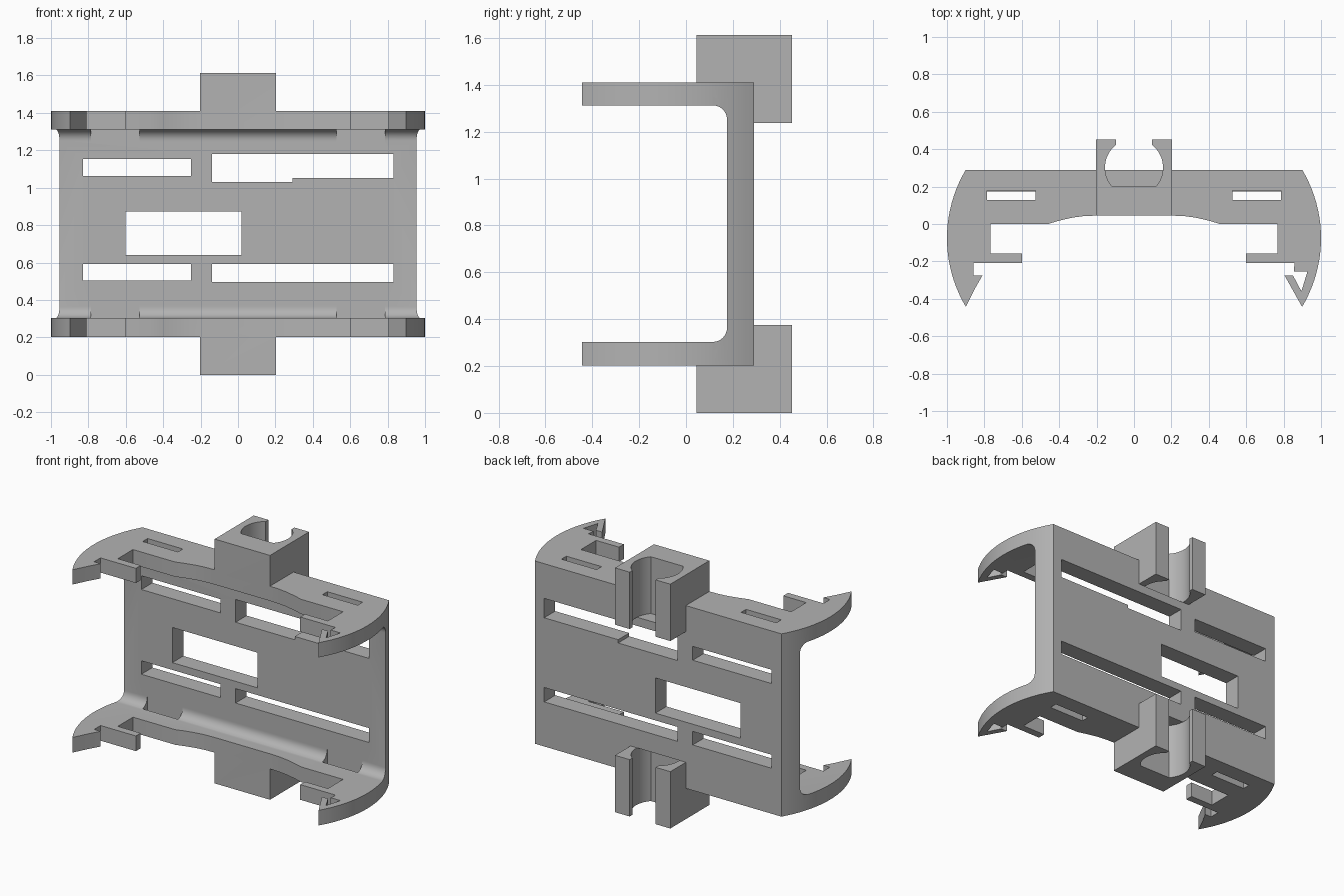
import bpy, bmesh
from math import sin, cos, pi, radians, asin, acos
from mathutils import Vector

if "Cube" in bpy.data.objects:
    bpy.data.objects.remove(bpy.data.objects["Cube"], do_unlink=True)

grey = bpy.data.materials.new("plain grey")
grey.use_nodes = True
colour = (0.45, 0.45, 0.45, 1)
grey.diffuse_color = colour
grey.node_tree.nodes["Principled BSDF"].inputs["Base Color"].default_value = colour

HEIGHT = 1.612


def prism(name, points, axis, low, high):
    """Extrude a 2D outline along one axis."""
    place = {"x": lambda a, b, t: (t, a, b),
             "y": lambda a, b, t: (a, t, b),
             "z": lambda a, b, t: (a, b, t)}[axis]
    bm = bmesh.new()
    face = bm.faces.new([bm.verts.new(place(a, b, low)) for a, b in points])
    result = bmesh.ops.extrude_face_region(bm, geom=[face])
    moved = [v for v in result["geom"] if isinstance(v, bmesh.types.BMVert)]
    bmesh.ops.translate(bm, verts=moved, vec=Vector(place(0, 0, high - low)))
    bmesh.ops.recalc_face_normals(bm, faces=bm.faces)
    mesh = bpy.data.meshes.new(name)
    bm.to_mesh(mesh)
    bm.free()
    mesh.materials.append(grey)
    obj = bpy.data.objects.new(name, mesh)
    bpy.context.collection.objects.link(obj)
    return obj


def rect(x0, x1, y0, y1):
    return [(x0, y0), (x1, y0), (x1, y1), (x0, y1)]


def arc(cx, cy, r, start, end, n):
    return [(cx + r * cos(start + (end - start) * i / n),
             cy + r * sin(start + (end - start) * i / n)) for i in range(n + 1)]


def combine(target, tool, operation):
    """Apply a boolean and discard the tool."""
    mod = target.modifiers.new(operation, "BOOLEAN")
    mod.operation, mod.solver, mod.object = operation, "EXACT", tool
    tool.hide_render = True
    bpy.context.view_layer.objects.active = target
    bpy.ops.object.modifier_apply(modifier=mod.name)
    bpy.data.objects.remove(tool, do_unlink=True)


# Side profile: back plate with two flanges and filleted inner corners
r = 0.06
inner = 0.175
profile = [(-0.5, 0.203), (0.29, 0.203), (0.29, 1.409), (-0.5, 1.409), (-0.5, 1.312)]
profile += arc(inner - r, 1.312 - r, r, pi / 2, 0, 8)
profile += arc(inner - r, 0.303 + r, r, 0, -pi / 2, 8)
profile += [(-0.5, 0.303)]
bracket = prism("bracket", profile, "x", -1.1, 1.1)

# Plan outline: bowed sides, hooked tips, stepped front edge
bow = asin(0.367 / 0.716)
side = arc(0.284, -0.076, 0.716, bow, -bow, 20)
solid_barb = [(0.85, -0.345), (0.81, -0.275), (0.858, -0.275)]
split_barb = [(0.805, -0.275), (0.85, -0.275), (0.895, -0.36),
              (0.927, -0.255), (0.855, -0.255)]
front = [(0.858, -0.208), (0.6, -0.208), (0.6, -0.158), (0.767, -0.158),
         (0.767, 0), (0.46, 0), (0.4, 0.018), (0.33, 0.034), (0.27, 0.042), (0.2, 0.045)]
right = side + split_barb + front
left = [(-x, y) for x, y in reversed(side + solid_barb + front)]
combine(bracket, prism("plan", right + left, "z", 0, 2), "INTERSECT")

# Rail clips above and below: block with a round bore open to the back
rad, mid = 0.155, 0.302
low_angle = -asin((mid - 0.2) / rad)
top_angle = acos(0.095 / rad)
half = arc(0, mid, rad, low_angle, top_angle, 16) + [(0.095, 0.5)]
bore = half + [(-x, y) for x, y in reversed(half)]
block = [(0.045, 1.35), (0.045, HEIGHT), (0.452, HEIGHT),
         (0.452, 1.237), (0.19, 1.237), (0.19, 1.35)]
for flip in (False, True):
    shape = [(y, HEIGHT - z) for y, z in block] if flip else block
    combine(bracket, prism("clip_block", shape, "x", -0.202, 0.202), "UNION")
for low, high in ((1.237, 1.7), (-0.1, 0.375)):
    combine(bracket, prism("bore", bore, "z", low, high), "DIFFERENCE")

# Windows through the back plate
windows = [rect(-0.828, -0.252, 1.062, 1.153), rect(-0.602, 0.02, 0.64, 0.872),
           rect(-0.828, -0.252, 0.503, 0.592), rect(-0.14, 0.832, 0.497, 0.592),
           [(-0.14, 1.03), (0.292, 1.03), (0.292, 1.052), (0.832, 1.052),
            (0.832, 1.18), (-0.14, 1.18)]]
for outline in windows:
    combine(bracket, prism("window", outline, "y", 0.05, 0.4), "DIFFERENCE")

# Strap slots in both flanges
for x in (-0.785, 0.527):
    for low, high in ((0.1, 0.37), (1.24, 1.5)):
        slot = prism("slot", rect(x, x + 0.258, 0.127, 0.178), "z", low, high)
        combine(bracket, slot, "DIFFERENCE")

# Smooth the curved walls, keep the edges crisp
bpy.ops.object.select_all(action="DESELECT")
bracket.select_set(True)
bpy.context.view_layer.objects.active = bracket
bpy.ops.object.shade_smooth_by_angle(angle=radians(30))
